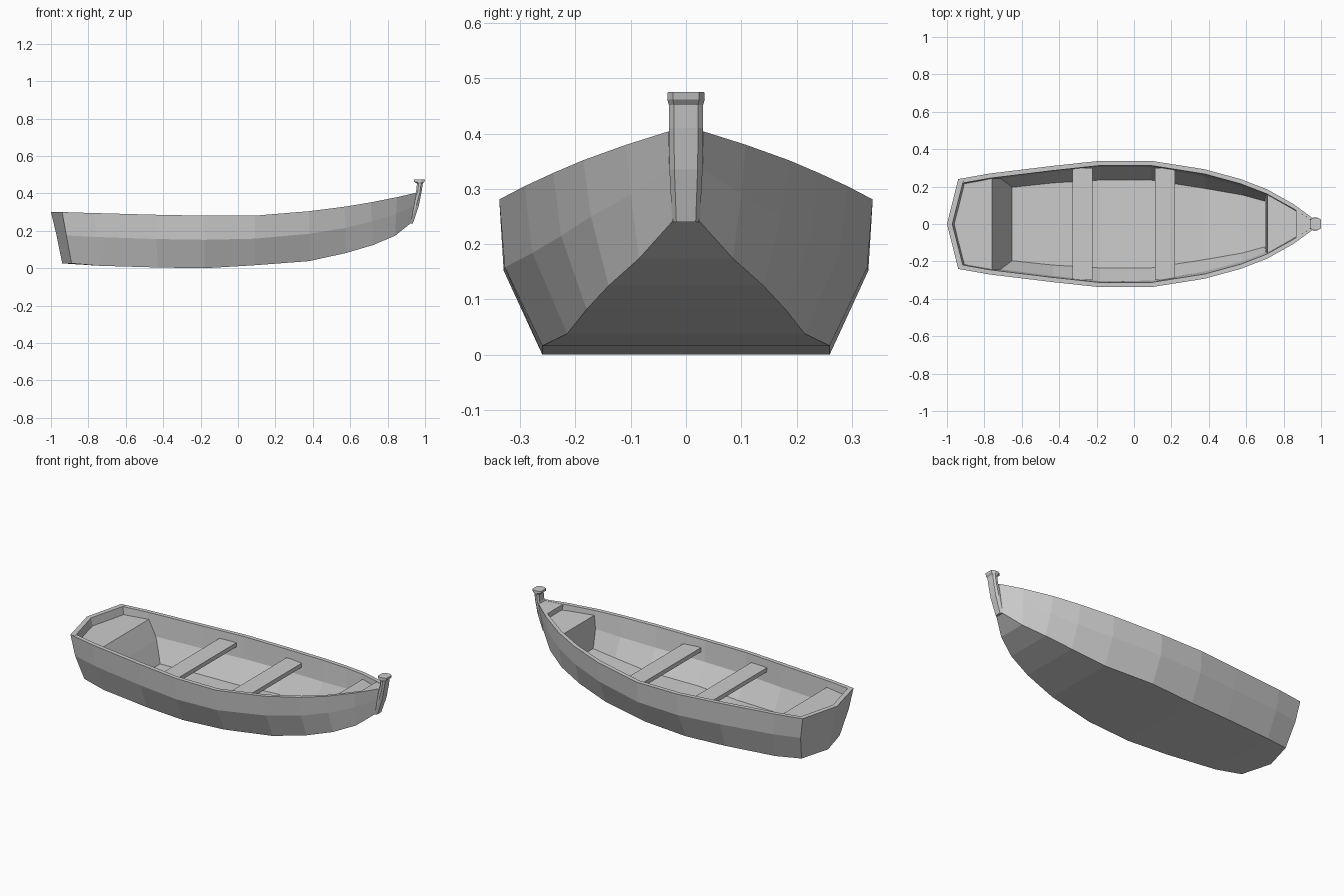
import bpy, bmesh


def finish(name, bm):
    bmesh.ops.recalc_face_normals(bm, faces=bm.faces)
    mesh = bpy.data.meshes.new(name)
    bm.to_mesh(mesh)
    bm.free()
    ob = bpy.data.objects.new(name, mesh)
    bpy.context.collection.objects.link(ob)
    return ob


def loft(name, rings):
    """Skin a list of equal closed rings and cap both ends."""
    bm = bmesh.new()
    rows = [[bm.verts.new(p) for p in r] for r in rings]
    n = len(rows[0])
    for a, b in zip(rows, rows[1:]):
        for i in range(n):
            j = (i + 1) % n
            bm.faces.new((a[i], a[j], b[j], b[i]))
    bm.faces.new(rows[0])
    bm.faces.new(rows[-1])
    return finish(name, bm)


def hull_block(name, half):
    """Convex block from half its corners, mirrored across y."""
    bm = bmesh.new()
    pts = {(x, s * y, z) for x, y, z in half for s in (1, -1)}
    for p in sorted(pts):
        bm.verts.new(p)
    bmesh.ops.convex_hull(bm, input=bm.verts)
    bmesh.ops.dissolve_limit(bm, angle_limit=0.02, verts=bm.verts, edges=bm.edges)
    return finish(name, bm)


# hull stations: x, rake of bottom, top y/z, chine y/z, bottom y/z
stations = [
    (-0.94, 0.05, 0.24, 0.30, 0.228, 0.175, 0.18, 0.026),
    (-0.77, 0.03, 0.27, 0.295, 0.262, 0.167, 0.212, 0.013),
    (-0.44, 0.01, 0.31, 0.286, 0.302, 0.156, 0.245, 0.004),
    (-0.18, 0.0, 0.338, 0.281, 0.33, 0.152, 0.26, 0.0),
    (0.09, 0.0, 0.338, 0.281, 0.328, 0.158, 0.26, 0.016),
    (0.38, 0.0, 0.292, 0.305, 0.278, 0.184, 0.215, 0.038),
    (0.57, 0.01, 0.24, 0.329, 0.226, 0.215, 0.18, 0.082),
    (0.71, 0.015, 0.186, 0.352, 0.172, 0.25, 0.14, 0.125),
    (0.85, -0.01, 0.108, 0.38, 0.1, 0.29, 0.085, 0.174),
    (0.955, -0.03, 0.032, 0.404, 0.03, 0.335, 0.024, 0.242),
]

rings = []
for k, (x, rake, ty, tz, my, mz, by, bz) in enumerate(stations):
    xm, xb = x + rake * 0.45, x + rake
    xc = -0.94 if k == 0 else xb
    t = min(0.025, by * 0.6)
    half = [(x, ty, tz), (xm, my, mz), (xb, by, bz)]
    inner = [(xb, by - t, bz + 0.025), (xm, my - t, mz), (x, ty - t, tz)]
    mirror = lambda pts: [(px, -py, pz) for px, py, pz in reversed(pts)]
    rings.append(half + [(xc, 0, bz)] + mirror(half)
                 + mirror(inner) + [(xc, 0, bz + 0.025)] + inner)
loft("hull", rings)

# V shaped transom
side = [(-0.94, 0.24, 0.30), (-0.9175, 0.228, 0.175), (-0.89, 0.18, 0.026)]
centre = [(-1.0, 0, 0.30), (-0.97, 0, 0.175), (-0.94, 0, 0.026)]
cols = [[(x, -y, z) for x, y, z in side], centre, side]
loft("transom", [c + [(x + 0.028, y * 0.97, z) for x, y, z in reversed(c)] for c in cols])

# stern bench with sloping front
hull_block("stern_bench", [
    (-0.975, 0, 0.255), (-0.925, 0.225, 0.255), (-0.76, 0.258, 0.255),
    (-0.705, 0.255, 0.15), (-0.65, 0.213, 0.03), (-0.88, 0.165, 0.045),
    (-0.925, 0, 0.045)])

# bow locker, and the small hook piece behind the stem
hull_block("bow_locker", [
    (0.715, 0.168, 0.325), (0.705, 0.158, 0.25), (0.70, 0.13, 0.14),
    (0.85, 0.09, 0.345), (0.93, 0.02, 0.36), (0.85, 0.07, 0.21)])
hull_block("bow_hook", [
    (x, y, z + d) for d in (0, -0.03)
    for x, y, z in ((0.865, 0.09, 0.382), (0.89, 0.055, 0.388),
                    (0.90, 0, 0.391), (0.955, 0.025, 0.403))])

# stem post with flared cap: z, back x, front x, half width
stem = [(0.24, 0.89, 0.935, 0.025), (0.335, 0.92, 0.967, 0.03),
        (0.41, 0.952, 0.982, 0.031), (0.452, 0.957, 0.988, 0.031),
        (0.462, 0.942, 0.997, 0.034), (0.475, 0.942, 1.0, 0.033)]
rings = []
for z, xb, xf, w in stem:
    c, n = (xf - xb) * 0.3, w * 0.7
    half = [(xf, n, z), (xf - c, w, z), (xb + c, w, z), (xb, n, z)]
    rings.append(half + [(x, -y, z) for x, y, z in reversed(half)])
loft("stem_post", rings)

# cross seats
for i, x in enumerate((-0.275, 0.165)):
    bm = bmesh.new()
    bmesh.ops.create_cube(bm, size=1)
    bmesh.ops.scale(bm, vec=(0.108, 0.60, 0.025), verts=bm.verts)
    bmesh.ops.translate(bm, vec=(x, 0, 0.225), verts=bm.verts)
    finish(f"seat_{i + 1}", bm)
